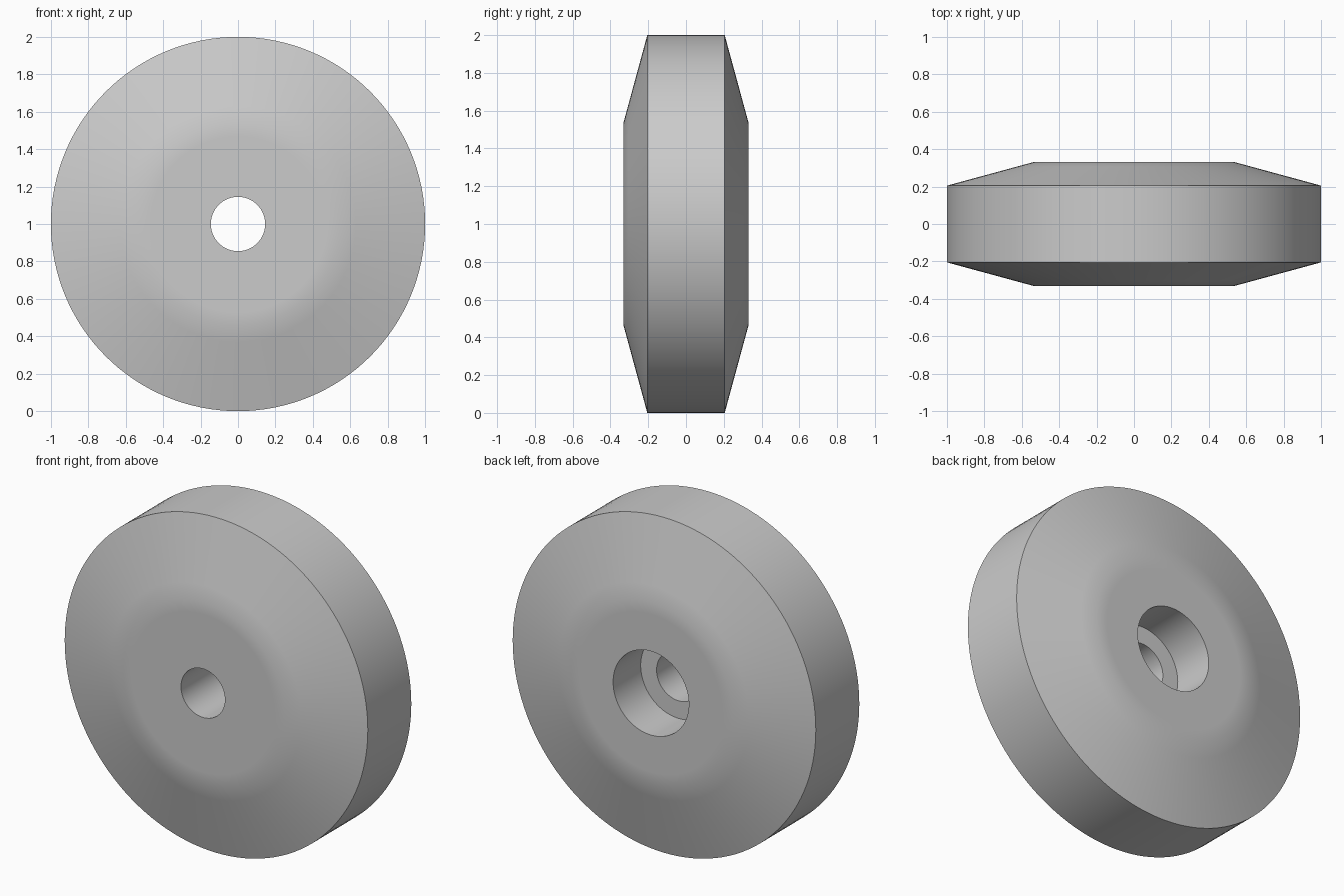
import bpy
import bmesh
import math
from mathutils import Matrix, Vector

cube = bpy.data.objects.get("Cube")
if cube:
    bpy.data.objects.remove(cube, do_unlink=True)

SEGMENTS = 128
CENTRE_Z = 1.0

# Plain grey material
grey = bpy.data.materials.new("grey")
grey.use_nodes = True
colour = (0.6, 0.6, 0.6, 1.0)
grey.diffuse_color = colour
grey.node_tree.nodes["Principled BSDF"].inputs["Base Color"].default_value = colour

# Closed cross-section as (radius, y): through hole, tapered faces, counterbore at the back.
# Extra rings beside each taper keep its smooth blend narrow.
half_width, rim_half, taper_r = 0.33, 0.205, 0.54
hole_r, bore_r, bore_floor = 0.145, 0.25, 0.07
slope = (half_width - rim_half) / (1 - taper_r)
blend_r = 0.63
blend_y = half_width - slope * (blend_r - taper_r)
face = [(0.47, half_width), (taper_r, half_width), (blend_r, blend_y), (1.0, rim_half)]
profile = [(hole_r, -half_width)]
profile += [(r, -y) for r, y in face]
profile += list(reversed(face))
profile += [(bore_r, half_width), (bore_r, bore_floor), (hole_r, bore_floor)]


def lathe(name, section, material):
    """Revolve a closed section about the y axis."""
    bm = bmesh.new()
    rings = []
    for i in range(SEGMENTS):
        turn = Matrix.Rotation(math.tau * i / SEGMENTS, 3, "Y")
        rings.append([bm.verts.new(turn @ Vector((r, y, 0))) for r, y in section])
    count = len(section)
    for i, ring in enumerate(rings):
        following = rings[(i + 1) % SEGMENTS]
        for j in range(count):
            k = (j + 1) % count
            bm.faces.new((ring[j], ring[k], following[k], following[j]))
    bmesh.ops.recalc_face_normals(bm, faces=bm.faces)
    mesh = bpy.data.meshes.new(name)
    bm.to_mesh(mesh)
    bm.free()
    mesh.materials.append(material)
    obj = bpy.data.objects.new(name, mesh)
    bpy.context.collection.objects.link(obj)
    return obj


wheel = lathe("wheel", profile, grey)
wheel.location.z = CENTRE_Z

# Smooth shading with crisp rim and bore edges
bpy.ops.object.select_all(action="DESELECT")
wheel.select_set(True)
bpy.context.view_layer.objects.active = wheel
bpy.ops.object.shade_smooth_by_angle(angle=math.radians(30))
